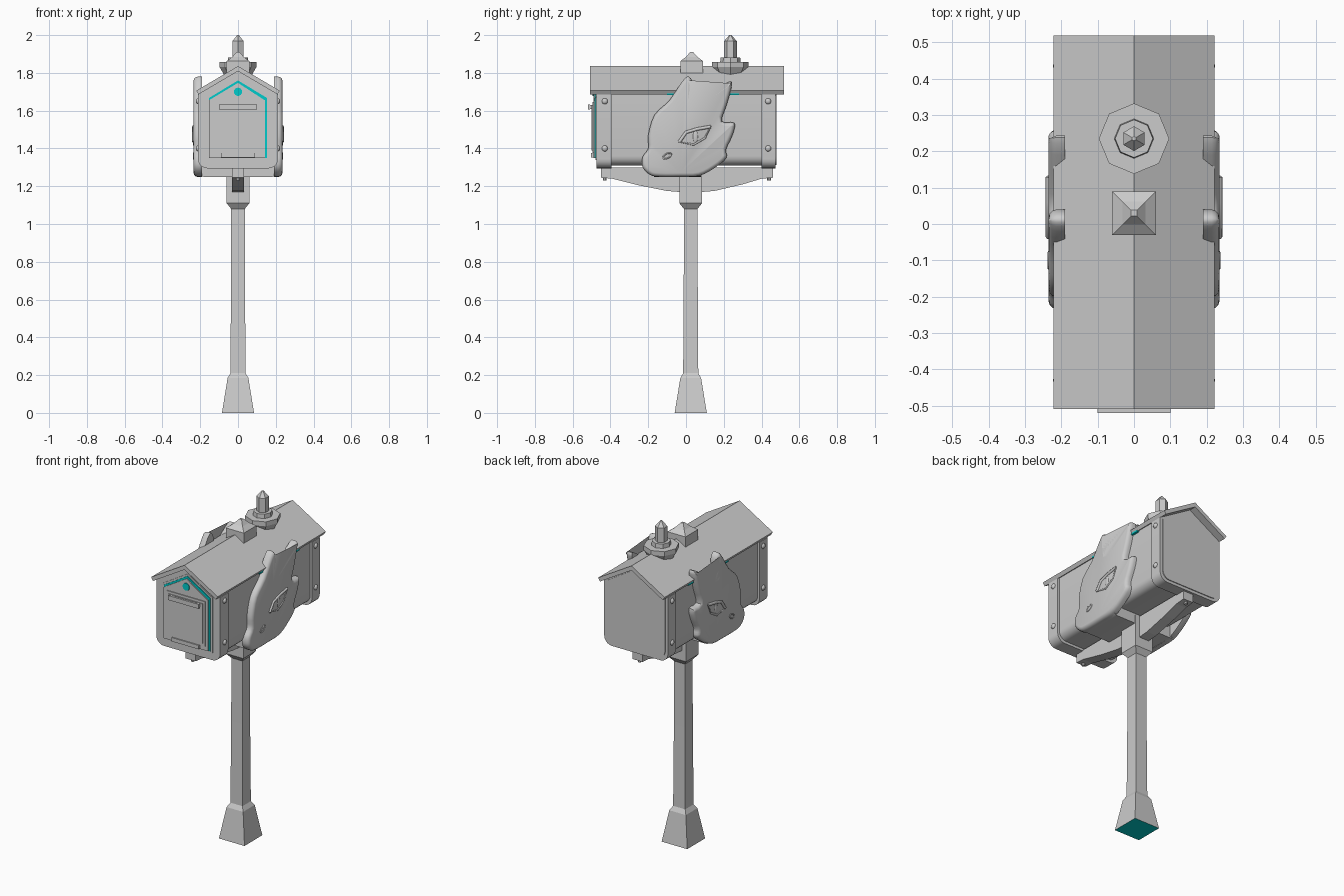
import bpy, bmesh
from math import sin, cos, pi, radians, sqrt
from mathutils import Vector, Matrix

cube = bpy.data.objects.get("Cube")
if cube:
    bpy.data.objects.remove(cube, do_unlink=True)


def material(name, rgb):
    m = bpy.data.materials.new(name)
    m.use_nodes = True
    m.diffuse_color = (*rgb, 1)
    m.node_tree.nodes["Principled BSDF"].inputs["Base Color"].default_value = (*rgb, 1)
    return m


GREY = material("plain grey", (0.6, 0.6, 0.6))
TEAL = material("teal", (0.0, 0.6, 0.6))


def finish(name, bm, mat=GREY, smooth=None):
    bmesh.ops.recalc_face_normals(bm, faces=bm.faces)
    mesh = bpy.data.meshes.new(name)
    bm.to_mesh(mesh)
    bm.free()
    mesh.materials.append(mat)
    ob = bpy.data.objects.new(name, mesh)
    bpy.context.collection.objects.link(ob)
    if smooth:
        bpy.ops.object.select_all(action='DESELECT')
        ob.select_set(True)
        bpy.context.view_layer.objects.active = ob
        bpy.ops.object.shade_smooth_by_angle(angle=radians(smooth))
    return ob


def place(axis, p, d):
    """Point of a profile at depth d along the x or y axis."""
    return (d, p[0], p[1]) if axis == 'x' else (p[0], d, p[1])


def skin(name, rings, mat=GREY, smooth=None):
    """Closed solid through a stack of matching rings."""
    bm = bmesh.new()
    loops = [[bm.verts.new(p) for p in ring] for ring in rings]
    n = len(loops[0])
    for a, b in zip(loops, loops[1:]):
        for i in range(n):
            j = (i + 1) % n
            bm.faces.new((a[i], a[j], b[j], b[i]))
    bm.faces.new(loops[0])
    bm.faces.new(loops[-1])
    return finish(name, bm, mat, smooth)


def prism(name, pts, axis, lo, hi, mat=GREY, smooth=None):
    return skin(name, [[place(axis, p, d) for p in pts] for d in (lo, hi)], mat, smooth)


def turned(name, sides, profile, y=0.0, smooth=None):
    """Stack of regular rings; four sides are measured to the flat."""
    k, turn = (sqrt(2), pi / 4) if sides == 4 else (1, pi / 2)
    rings = [[(r * k * cos(turn + 2 * pi * i / sides),
               y + r * k * sin(turn + 2 * pi * i / sides), z) for i in range(sides)]
             for r, z in profile]
    return skin(name, rings, GREY, smooth)


def box(name, x0, x1, y0, y1, z0, z1, mat=GREY):
    return prism(name, [(x0, z0), (x1, z0), (x1, z1), (x0, z1)], 'y', y0, y1, mat)


def ball(name, centre, size, smooth=40):
    bm = bmesh.new()
    bmesh.ops.create_uvsphere(bm, u_segments=12, v_segments=8, radius=1,
                              matrix=Matrix.Translation(centre) @ Matrix.Diagonal((*size, 1)))
    return finish(name, bm, GREY, smooth)


def house(w, zb, r, eave, apex):
    """Gabled section with rounded bottom corners."""
    arc = [(w - r + r * sin(a), zb + r - r * cos(a)) for a in (pi / 2 * i / 5 for i in range(6))]
    half = arc + [(w, eave)]
    return half + [(0, apex)] + [(-x, z) for x, z in reversed(half)]


# Post and its teal underside
post = turned("post", 4, [(.085, 0), (.055, .185), (.04, .21), (.037, .7), (.036, 1.08),
                          (.06, 1.11), (.06, 1.3)], y=.025)
post.data.materials.append(TEAL)
for f in post.data.polygons:
    if f.normal.z < -.9:
        f.material_index = 1

# Bracket beam under the box
beam = [(-.45, 1.3), (-.45, 1.245), (-.39, 1.24), (-.25, 1.205), (-.1, 1.175), (.025, 1.165),
        (.15, 1.175), (.3, 1.21), (.4, 1.24), (.46, 1.245), (.46, 1.3)]
prism("bracket", beam, 'x', -.033, .033)
for y in (-.43, .44):
    turned("bracket_bolt", 8, [(.01, 1.23), (.01, 1.26)], y=y)

# Box with a raised band at each end
prism("box_body", house(.2, 1.31, .05, 1.69, 1.81), 'y', -.45, .45, smooth=30)
for name, lo, hi in (("front_band", -.473, -.395), ("back_band", .4, .474)):
    prism(name, house(.212, 1.295, .05, 1.685, 1.812), 'y', lo, hi, smooth=30)
prism("back_panel", house(.195, 1.312, .045, 1.68, 1.8), 'y', .47, .479, smooth=30)
for s in (1, -1):
    for y in (-.43, .435):
        for z in (1.4, 1.65):
            ball("side_bolt", (s * .211, y, z), (.012, .016, .016))
    box("eave_gap", s * .2, s * .213, -.1, .28, 1.682, 1.692, TEAL)

# Gable roof
roof = [(0, 1.836), (.221, 1.706), (.209, 1.686), (0, 1.809), (-.209, 1.686), (-.221, 1.706)]
prism("roof", roof, 'y', -.509, .519)

# Front door: surround, teal seam, door leaf, panel and handle


def gable(left, right, z0, eave, apex):
    return [(left, z0), (right, z0), (right, eave), (0, apex), (left, eave)]


prism("door_surround", gable(-.165, .165, 1.34, 1.673, 1.772), 'y', -.479, -.47)
prism("door_seam", gable(-.154, .154, 1.35, 1.667, 1.76), 'y', -.484, -.475, TEAL)
prism("door_leaf", gable(-.154, .142, 1.35, 1.655, 1.747), 'y', -.49, -.475)
box("door_panel", -.127, .127, -.495, -.48, 1.375, 1.645)
box("door_inner_panel", -.113, .113, -.5, -.49, 1.39, 1.63)
box("door_ledge", -.09, .09, -.502, -.48, 1.352, 1.375)
box("handle_bar", -.1, .1, -.52, -.508, 1.605, 1.632)
for s in (1, -1):
    box("handle_arm", s * .078, s * .098, -.51, -.49, 1.608, 1.629)
disc = [(.022 * cos(i * pi / 8), 1.7 + .022 * sin(i * pi / 8)) for i in range(16)]
prism("door_disc", disc, 'y', -.495, -.487, TEAL)

# Roof ornaments
cap = turned("square_vent", 4, [(.06, 1.77), (.06, 1.862), (.032, 1.883), (.008, 1.91)], y=.03)
turned("chimney_dish", 8, [(.04, 1.775), (.075, 1.792), (.097, 1.83), (.097, 1.857)], y=.235)
turned("chimney_ring", 8, [(.055, 1.85), (.052, 1.882)], y=.235)
turned("chimney_pipe", 6, [(.034, 1.87), (.034, 1.968), (.006, 2.0)], y=.235)

# Horned creature heads on both sides, joined by a strap below the box
outline = [(-.14, 1.25), (-.03, 1.25), (.07, 1.255), (.15, 1.296), (.214, 1.35), (.212, 1.395),
           (.246, 1.47), (.257, 1.535), (.19, 1.543), (.215, 1.63), (.243, 1.735), (.222, 1.752),
           (.11, 1.675), (.035, 1.64), (.04, 1.735), (.015, 1.78), (-.02, 1.755), (-.087, 1.656),
           (-.167, 1.577), (-.2, 1.47), (-.2, 1.4), (-.23, 1.355), (-.23, 1.3), (-.19, 1.26)]


def rounded(points, steps=3):
    """Closed smooth curve through the points."""
    p, out = [Vector(q) for q in points], []
    n = len(p)
    for i in range(n):
        a, b, c, d = p[i - 1], p[i], p[(i + 1) % n], p[(i + 2) % n]
        for t in (k / steps for k in range(steps)):
            out.append(.5 * (2 * b + (c - a) * t + (2 * a - 5 * b + 4 * c - d) * t * t
                             + (3 * b - a - 3 * c + d) * t ** 3))
    return out


def inset(points, amount):
    out = []
    for i, p in enumerate(points):
        d = (points[(i + 1) % len(points)] - points[i - 1]).normalized()
        out.append(p + Vector((-d.y, d.x)) * amount)
    return out


def tube(name, points, x, radius, closed=True):
    """Thin round trim lying on a head."""
    cu = bpy.data.curves.new(name, 'CURVE')
    cu.dimensions = '3D'
    cu.bevel_depth, cu.bevel_resolution = radius, 2
    sp = cu.splines.new('POLY')
    sp.points.add(len(points) - 1)
    for q, p in zip(sp.points, points):
        q.co = (x, p[0], p[1], 1)
    sp.use_cyclic_u = closed
    cu.use_fill_caps = True
    tmp = bpy.data.objects.new(name, cu)
    bm = bmesh.new()
    mesh = tmp.to_mesh()
    bm.from_mesh(mesh)
    tmp.to_mesh_clear()
    bpy.data.objects.remove(tmp)
    return finish(name, bm, GREY, 50)


shape = rounded(outline)
eye = [(-.035, 1.435), (.0, 1.485), (.06, 1.503), (.13, 1.515), (.1, 1.455), (.04, 1.42)]
nostril = [(-.1 + .022 * cos(a) - .003 * sin(a), 1.36 + .012 * sin(a) + .01 * cos(a))
           for a in (pi * i / 6 for i in range(12))]
for s, side in ((1, "left"), (-1, "right")):
    layers = [(0, .19), (0, .214), (.004, .225), (.011, .232), (.02, .235)]
    skin(side + "_head", [[place('x', p, s * x) for p in inset(shape, a)] for a, x in layers],
         smooth=45)
    tube(side + "_eyelid", eye, s * .233, .006)
    tube(side + "_brow", eye[:4], s * .234, .009, closed=False)
    ball(side + "_pupil", (s * .233, .05, 1.463), (.006, .014, .034))
    tube(side + "_nostril", nostril, s * .234, .004)
strap = house(.232, 1.25, .05, 1.34, 1.34)
prism("belly_strap", strap, 'y', -.17, .08, smooth=30)
